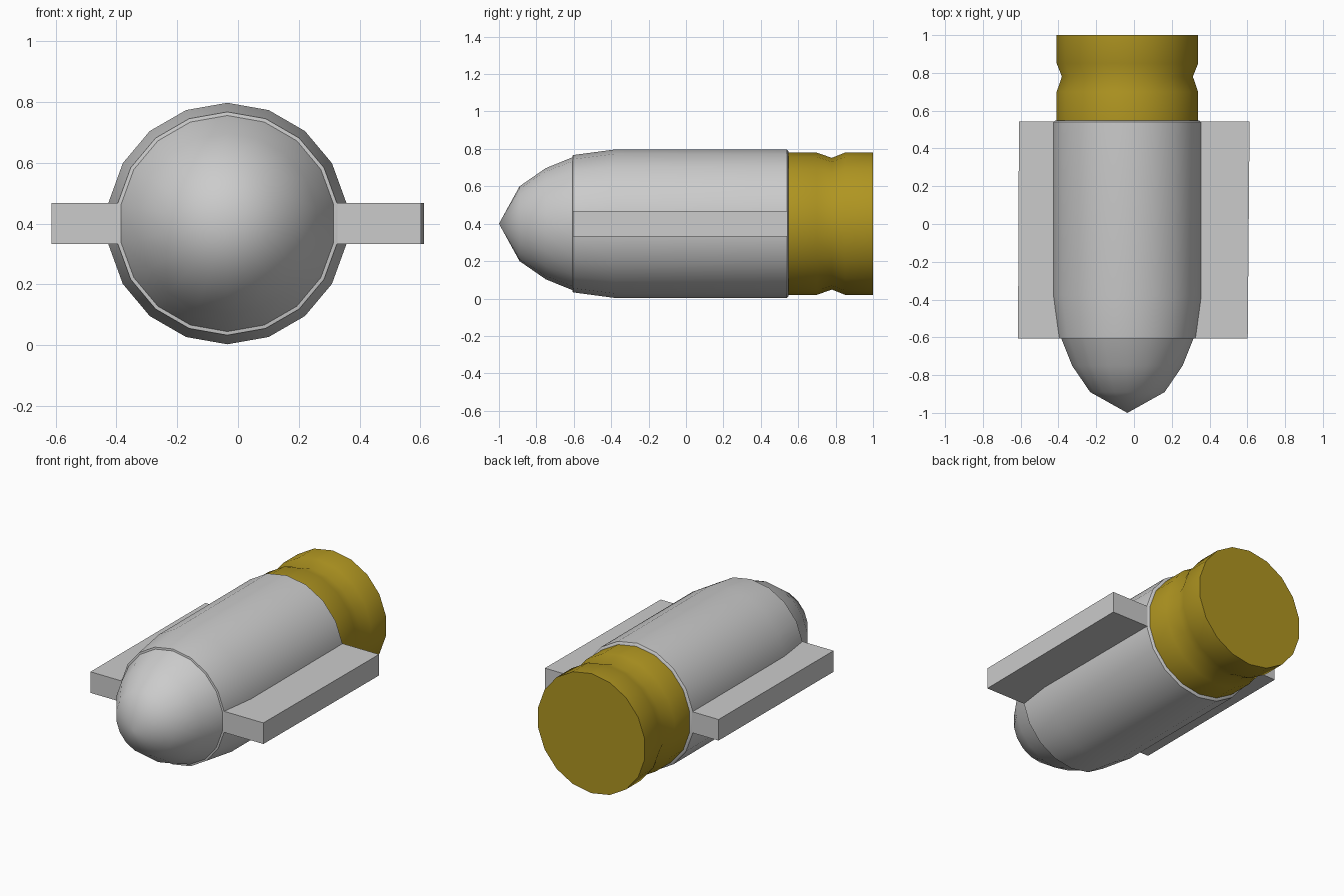
import bpy, bmesh
from math import sin, cos, radians

if "Cube" in bpy.data.objects:
    bpy.data.objects.remove(bpy.data.objects["Cube"])

CX, CZ, SIDES = -0.035, 0.4, 18

brass = bpy.data.materials.new("brass")
brass.diffuse_color = (0.43, 0.30, 0.015, 1)
brass.use_nodes = True
brass.node_tree.nodes["Principled BSDF"].inputs["Base Color"].default_value = brass.diffuse_color


def finish(name, bm, smooth=True, mat=None):
    bmesh.ops.recalc_face_normals(bm, faces=bm.faces)
    me = bpy.data.meshes.new(name)
    bm.to_mesh(me)
    bm.free()
    ob = bpy.data.objects.new(name, me)
    bpy.context.collection.objects.link(ob)
    if mat:
        me.materials.append(mat)
    if smooth:
        bpy.ops.object.select_all(action='DESELECT')
        ob.select_set(True)
        bpy.context.view_layer.objects.active = ob
        bpy.ops.object.shade_smooth_by_angle(angle=radians(45))
    return ob


def lathe(name, profile, mat=None):
    """Revolve (y, radius) points about the long axis; radius 0 makes a tip."""
    bm = bmesh.new()
    rings = []
    for y, r in profile:
        n = SIDES if r > 0 else 1
        rings.append([bm.verts.new((CX + r * sin(radians(360 * k / SIDES)), y,
                                    CZ + r * cos(radians(360 * k / SIDES))))
                      for k in range(n)])
    for a, b in zip(rings, rings[1:]):
        for k in range(SIDES):
            j = (k + 1) % SIDES
            if len(a) == 1:
                bm.faces.new((a[0], b[k], b[j]))
            else:
                bm.faces.new((a[k], b[k], b[j], a[j]))
    for ring in (rings[0], rings[-1]):
        if len(ring) > 1:
            bm.faces.new(ring)
    return finish(name, bm, mat=mat)


# Rounded tip
lathe("nose", [(-1, 0), (-0.89, 0.2), (-0.75, 0.297), (-0.6, 0.358)])

# Main barrel, tapering slightly towards the nose
lathe("body", [(-0.607, 0.358), (-0.605, 0.367), (-0.38, 0.397),
               (0.54, 0.397), (0.548, 0.386)])

# Brass rear with a groove
lathe("casing", [(0.54, 0.38), (0.70, 0.38), (0.78, 0.352),
                 (0.85, 0.38), (1, 0.38)], brass)

# Side fins, rooted in the flat facets of the barrel: inner x, outer x front/back
for name, inner, front, back in (("right_fin", 0.31, 0.602, 0.612),
                                 ("left_fin", -0.38, -0.614, -0.609)):
    bm = bmesh.new()
    plan = [(inner, -0.605), (front, -0.605), (back, 0.543), (inner, 0.543)]
    base = bm.faces.new([bm.verts.new((x, y, CZ - 0.067)) for x, y in plan])
    top = bmesh.ops.extrude_face_region(bm, geom=[base])["geom"]
    bmesh.ops.translate(bm, vec=(0, 0, 0.134),
                        verts=[v for v in top if isinstance(v, bmesh.types.BMVert)])
    finish(name, bm, smooth=False)
